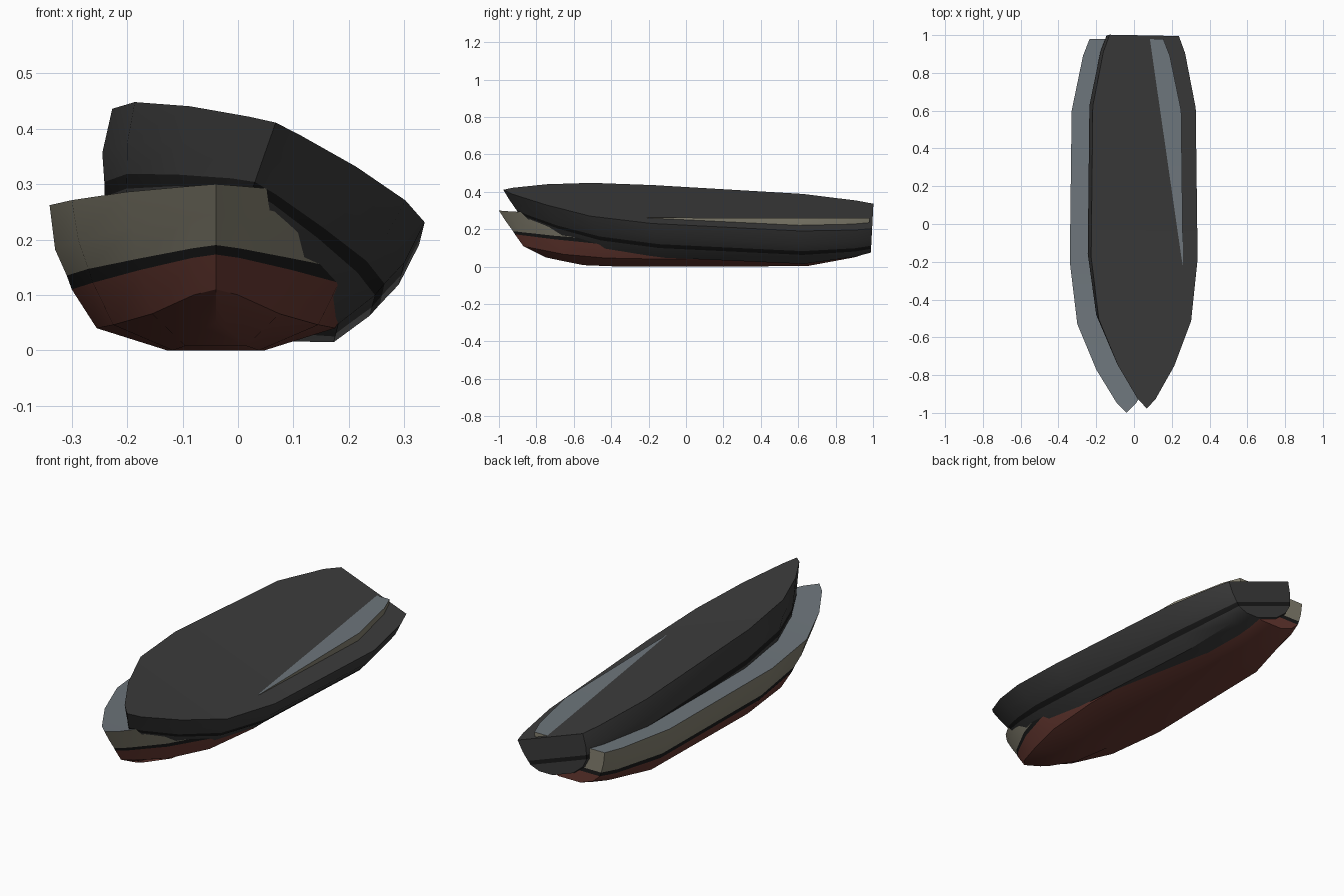
import bpy, bmesh, math
from mathutils import Matrix

if "Cube" in bpy.data.objects:
    bpy.data.objects.remove(bpy.data.objects["Cube"])


def material(name, rgb):
    m = bpy.data.materials.new(name)
    m.diffuse_color = (*rgb, 1)
    m.use_nodes = True
    m.node_tree.nodes["Principled BSDF"].inputs["Base Color"].default_value = m.diffuse_color
    return m


BEIGE = material("beige_topside", (0.235, 0.22, 0.165))
BLACK = material("black_stripe", (0.011, 0.011, 0.011))
RED = material("red_bottom", (0.14, 0.042, 0.032))
GREY = material("grey_deck", (0.155, 0.18, 0.2))
DARK = material("dark_grey", (0.046, 0.046, 0.046))

# Stations run from the bow to the stern
STATIONS = [-1, -.95, -.77, -.53, -.2, .6, .89, .98]
STERN = .98
# Each hull line: bow y, half widths, heights
LINES = [
    (-1.00, [0, .05, .16, .26, .30, .29, .23, .195],
     [.30, .296, .286, .271, .262, .26, .26, .26]),      # deck edge
    (-.965, [0, .045, .15, .248, .29, .28, .222, .188],
     [.245, .24, .223, .198, .182, .18, .19, .20]),      # topside knuckle
    (-.925, [0, .043, .142, .23, .269, .26, .205, .175],
     [.19, .184, .165, .147, .135, .135, .147, .155]),   # stripe top
    (-.915, [0, .042, .137, .222, .26, .25, .196, .168],
     [.173, .167, .145, .122, .11, .11, .125, .135]),    # stripe bottom
    (-.87, [0, .04, .115, .185, .215, .205, .155, .13],
     [.11, .10, .066, .046, .04, .043, .08, .10]),       # bilge
    (-.75, [0, .02, .055, .078, .088, .085, .068, .06],
     [.05, .04, .008, 0, 0, .003, .05, .075]),           # flat bottom edge
]
CENTRE_X = -.04


def hull(name, top, stripe, bottom, deck, matrix):
    bm = bmesh.new()

    def row(i):
        # One cross-section: left deck edge, down, across, up to right deck edge
        left, right = [], []
        for bow, widths, heights in LINES:
            s = (STATIONS[i] + 1) / (STERN + 1)
            y = bow + s * (STERN - bow)
            w, z = widths[i], heights[i]
            a = bm.verts.new((-w, y, z))
            b = a if w == 0 else bm.verts.new((w, y, z))
            left.append(a)
            right.append(b)
        return left, right

    def face(verts, index):
        unique = list(dict.fromkeys(verts))
        if len(unique) > 2:
            bm.faces.new(unique).material_index = index

    rows = [row(i) for i in range(len(STATIONS))]
    bands = [0, 0, 1, 2, 2]
    # Sides, flat bottom and deck
    for (l0, r0), (l1, r1) in zip(rows, rows[1:]):
        for k, colour in enumerate(bands):
            face([l0[k], l0[k + 1], l1[k + 1], l1[k]], colour)
            face([r0[k], r1[k], r1[k + 1], r0[k + 1]], colour)
        face([l0[-1], r0[-1], r1[-1], l1[-1]], 2)
        face([l0[0], l1[0], r1[0], r0[0]], 3)
    # Transom in bands
    l, r = rows[-1]
    for k, colour in enumerate(bands):
        face([l[k], l[k + 1], r[k + 1], r[k]], colour)

    bmesh.ops.recalc_face_normals(bm, faces=bm.faces[:])
    bm.transform(matrix)
    mesh = bpy.data.meshes.new(name)
    bm.to_mesh(mesh)
    bm.free()
    for m in (top, stripe, bottom, deck):
        mesh.materials.append(m)
    ob = bpy.data.objects.new(name, mesh)
    bpy.context.collection.objects.link(ob)
    bpy.ops.object.select_all(action='DESELECT')
    ob.select_set(True)
    bpy.context.view_layer.objects.active = ob
    bpy.ops.object.shade_smooth_by_angle(angle=math.radians(30))
    return ob


# Upright painted hull
hull("painted_hull", BEIGE, BLACK, RED, GREY,
     Matrix.Translation((CENTRE_X, 0, 0)))

# Dark hull of the same shape, heeled over and bow up
DECK_Z = .262
tilt = (Matrix.Translation((.055, .02, .323))
        @ Matrix.Rotation(math.radians(-3), 4, 'X')
        @ Matrix.Rotation(math.radians(20), 4, 'Y')
        @ Matrix.Translation((0, 0, -DECK_Z)))
hull("dark_hull", DARK, BLACK, DARK, DARK, tilt)
